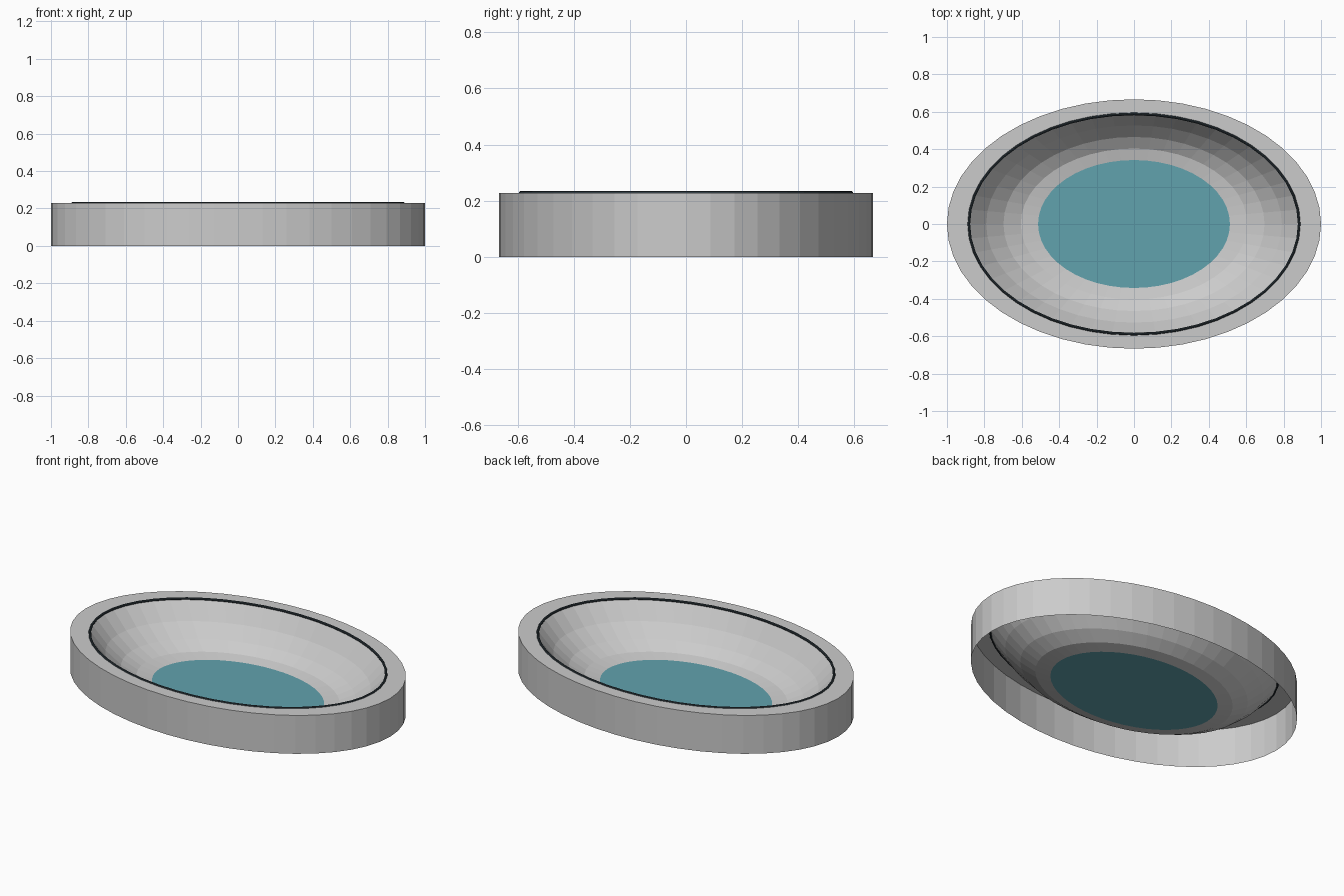
import bpy, bmesh, math

if "Cube" in bpy.data.objects:
    bpy.data.objects.remove(bpy.data.objects["Cube"])

SIDES = 48
RATIO = 2 / 3      # ellipse depth / width
TOP = 0.228        # rim height


def material(name, rgb):
    m = bpy.data.materials.new(name)
    m.diffuse_color = (*rgb, 1)
    m.use_nodes = True
    m.node_tree.nodes["Principled BSDF"].inputs["Base Color"].default_value = m.diffuse_color
    return m


def elliptic_sweep(name, profile, mat=None, closed=False, fill=False):
    """Sweep (half width, z, outward offset) points round an ellipse."""
    bm = bmesh.new()
    rings = []
    for s, z, off in profile:
        ring = []
        for i in range(SIDES):
            a = 2 * math.pi * i / SIDES
            ring.append(bm.verts.new(((s + off) * math.cos(a),
                                      (s * RATIO + off) * math.sin(a), z)))
        rings.append(ring)
    pairs = list(zip(rings, rings[1:]))
    if closed:
        pairs.append((rings[-1], rings[0]))
    for lo, hi in pairs:
        for i in range(SIDES):
            j = (i + 1) % SIDES
            bm.faces.new((lo[i], lo[j], hi[j], hi[i]))
    if fill:
        bm.faces.new(rings[0])
    mesh = bpy.data.meshes.new(name)
    bm.to_mesh(mesh)
    bm.free()
    obj = bpy.data.objects.new(name, mesh)
    bpy.context.collection.objects.link(obj)
    if mat:
        mesh.materials.append(mat)
    return obj


teal = material("teal", (0.12, 0.36, 0.42))
dark = material("dark", (0.03, 0.045, 0.055))

INNER, FIELD = 0.883, 0.513

# Outer wall with flat top rim, open underneath
elliptic_sweep("outer_wall", [(1, 0, 0), (1, TOP, 0), (INNER, TOP, 0)])

# Sloping bowl that steepens toward the rim
bowl = [(FIELD + (INNER - FIELD) * t, TOP * t * t, 0)
        for t in (0, 0.25, 0.5, 0.75, 1)]
elliptic_sweep("bowl", bowl)

# Flat floor
elliptic_sweep("floor", [(FIELD, 0, 0)], teal, fill=True)

# Thin dark rail round the inner rim
R = 0.007
rail = [(INNER, TOP + R * math.sin(k * math.pi / 4), R * math.cos(k * math.pi / 4))
        for k in range(8)]
elliptic_sweep("rim_rail", rail, dark, closed=True)
